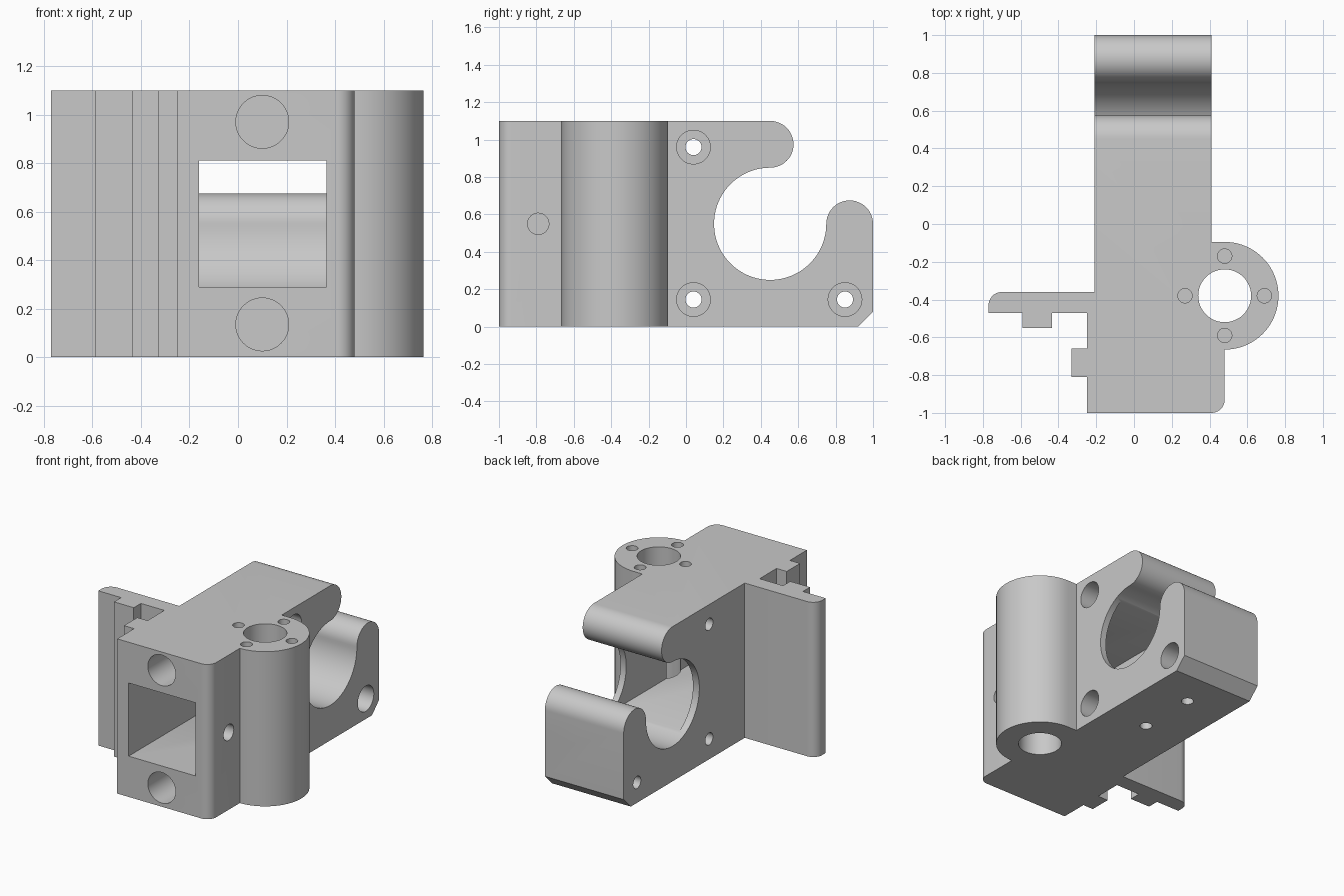
import bpy, bmesh
from math import cos, sin, radians
from mathutils import Matrix, Vector

cube = bpy.data.objects.get("Cube")
if cube:
    bpy.data.objects.remove(cube, do_unlink=True)

H = 1.1

grey = bpy.data.materials.new("light grey")
grey.use_nodes = True
colour = (0.58, 0.58, 0.58, 1)
grey.diffuse_color = colour
grey.node_tree.nodes["Principled BSDF"].inputs["Base Color"].default_value = colour


def finish(bm, name):
    bmesh.ops.recalc_face_normals(bm, faces=bm.faces)
    mesh = bpy.data.meshes.new(name)
    bm.to_mesh(mesh)
    bm.free()
    mesh.materials.append(grey)
    ob = bpy.data.objects.new(name, mesh)
    bpy.context.collection.objects.link(ob)
    return ob


def arc(cx, cy, r, a, b, n):
    steps = [radians(a + (b - a) * i / n) for i in range(n + 1)]
    return [(cx + r * cos(t), cy + r * sin(t)) for t in steps]


def prism(name, points, direction):
    """Extrude a closed outline of 3D points."""
    bm = bmesh.new()
    face = bm.faces.new([bm.verts.new(p) for p in points])
    out = bmesh.ops.extrude_face_region(bm, geom=[face])
    moved = [g for g in out["geom"] if isinstance(g, bmesh.types.BMVert)]
    bmesh.ops.translate(bm, verts=moved, vec=direction)
    return finish(bm, name)


def rod(name, start, end, r, n=48):
    """Cylinder between two points."""
    a, b = Vector(start), Vector(end)
    turn = (b - a).to_track_quat('Z', 'Y').to_matrix().to_4x4()
    bm = bmesh.new()
    bmesh.ops.create_cone(bm, cap_ends=True, segments=n, radius1=r, radius2=r,
                          depth=(b - a).length,
                          matrix=Matrix.Translation((a + b) / 2) @ turn)
    return finish(bm, name)


def combine(target, tool, operation='DIFFERENCE'):
    tool.hide_render = True
    mod = target.modifiers.new("cut", 'BOOLEAN')
    mod.operation = operation
    mod.solver = 'EXACT'
    mod.object = tool
    bpy.context.view_layer.objects.active = target
    bpy.ops.object.modifier_apply(modifier=mod.name)
    bpy.data.objects.remove(tool, do_unlink=True)


# Plan outline: arm, round boss, front block, rail ribs and side plate
plan = [(-0.21, 1), (-0.21, -0.36)]
plan += arc(-0.70, -0.43, 0.07, 90, 180, 10)
plan += [(-0.77, -0.47), (-0.59, -0.47), (-0.59, -0.55), (-0.435, -0.55),
         (-0.435, -0.47), (-0.25, -0.47), (-0.25, -0.66), (-0.33, -0.66),
         (-0.33, -0.81), (-0.25, -0.81), (-0.25, -1)]
plan += arc(0.41, -0.93, 0.07, -90, 0, 10)
plan += arc(0.48, -0.38, 0.285, -90, 90, 40)
plan += [(0.41, -0.095), (0.41, 1)]
body = prism("bracket_body", [(x, y, 0) for x, y in plan], (0, 0, H))

# Side outline: open hook round the cross bore, with rounded lips
side = [(-1.2, 0), (0.92, 0), (1, 0.08)]
side += arc(0.875, 0.55, 0.125, 0, 180, 24)
side += arc(0.45, 0.55, 0.3, 0, -270, 72)[1:]
side += arc(0.45, 0.975, 0.125, -90, 90, 24)[1:]
side += [(-1.2, H)]
combine(body, prism("hook_profile", [(-1, y, z) for y, z in side], (2, 0, 0)),
        'INTERSECT')

# Square tunnel from the front into the bore
window = [(-0.16, 0.29), (0.365, 0.29), (0.365, 0.81), (-0.16, 0.81)]
combine(body, prism("tunnel", [(x, -1.1, z) for x, z in window], (0, 1.55, 0)))

# Blind round sockets above and below the tunnel
for z in (0.135, 0.97):
    combine(body, rod("front_socket", (0.1, -1.1, z), (0.1, -0.4, z), 0.109))

# Counterbored cross holes
for y, z in ((0.04, 0.96), (0.04, 0.145), (0.85, 0.145)):
    combine(body, rod("counterbore", (0.08, y, z), (0.6, y, z), 0.09))
    combine(body, rod("cross_hole", (-0.4, y, z), (0.2, y, z), 0.043, 32))

# Vertical boss bore with four blind screw holes around it
combine(body, rod("boss_bore", (0.48, -0.38, -0.1), (0.48, -0.38, 1.2), 0.14))
for dx, dy in ((1, 0), (0, 1), (-1, 0), (0, -1)):
    x, y = 0.48 + 0.21 * dx, -0.38 + 0.21 * dy
    combine(body, rod("boss_screw_hole", (x, y, 0.85), (x, y, 1.2), 0.038, 32))

# Side hole into the tunnel and two blind holes underneath
combine(body, rod("side_hole", (0.2, -0.79, 0.55), (0.6, -0.79, 0.55), 0.057, 32))
for y in (0.24, 0.66):
    combine(body, rod("bottom_hole", (0.1, y, -0.1), (0.1, y, 0.2), 0.04, 32))

# Smooth the curves and keep the edges sharp
bpy.ops.object.select_all(action='DESELECT')
body.select_set(True)
bpy.context.view_layer.objects.active = body
bpy.ops.object.shade_smooth_by_angle(angle=radians(30))
